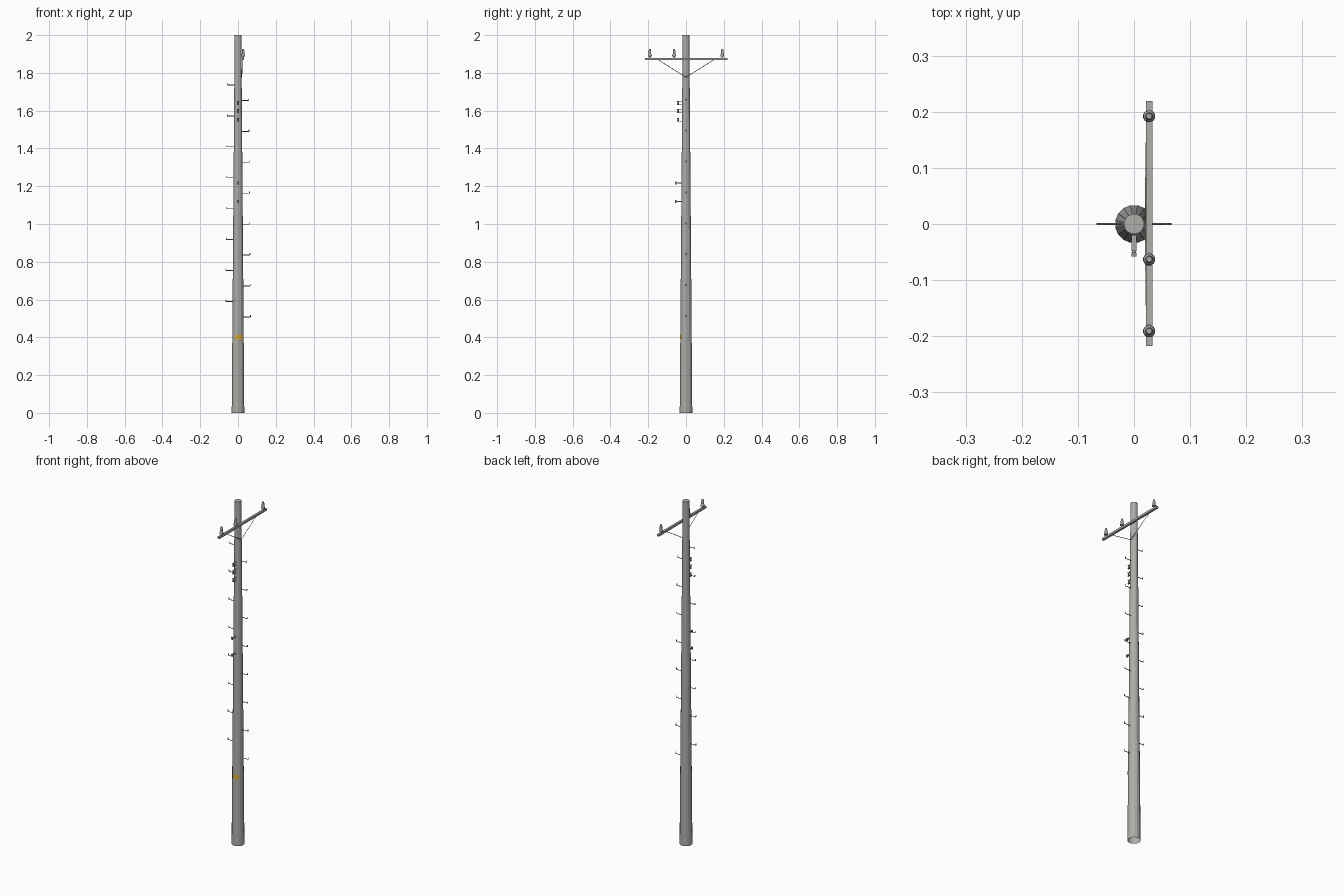
import bpy, bmesh, math
from mathutils import Vector, Matrix

if "Cube" in bpy.data.objects:
    bpy.data.objects.remove(bpy.data.objects["Cube"])


def material(name, rgb):
    m = bpy.data.materials.new(name)
    m.diffuse_color = (*rgb, 1)
    m.use_nodes = True
    m.node_tree.nodes["Principled BSDF"].inputs["Base Color"].default_value = m.diffuse_color
    return m


CONCRETE = material("grey concrete", (0.42, 0.42, 0.40))
STEEL = material("galvanised steel", (0.43, 0.43, 0.41))
METAL = material("dull metal", (0.30, 0.30, 0.30))
CERAMIC = material("insulator grey", (0.40, 0.40, 0.40))
YELLOW = material("yellow tag", (0.70, 0.42, 0.02))


def finish(bm, name, mat, recalc=True):
    if recalc:
        bmesh.ops.recalc_face_normals(bm, faces=bm.faces)
    me = bpy.data.meshes.new(name)
    bm.to_mesh(me)
    bm.free()
    me.materials.append(mat)
    ob = bpy.data.objects.new(name, me)
    bpy.context.collection.objects.link(ob)
    return ob


def box(name, centre, size, mat):
    bm = bmesh.new()
    bmesh.ops.create_cube(bm, size=1, matrix=Matrix.Translation(centre) @ Matrix.Diagonal((*size, 1)))
    return finish(bm, name, mat)


def rod(name, points, radius, mat, sides=6):
    """Chain of thin cylinders through the points."""
    bm = bmesh.new()
    for a, b in zip(points, points[1:]):
        a, b = Vector(a), Vector(b)
        d = b - a
        turn = d.to_track_quat('Z', 'Y').to_matrix().to_4x4()
        bmesh.ops.create_cone(bm, cap_ends=True, segments=sides, radius1=radius, radius2=radius,
                              depth=d.length, matrix=Matrix.Translation((a + b) / 2) @ turn)
    return finish(bm, name, mat)


def lathe(name, profile, loc, mat, sides=12, bottom=True):
    """Turned shape from (radius, height) pairs, listed upwards."""
    bm = bmesh.new()
    rings = []
    for r, z in profile:
        rings.append([bm.verts.new((loc[0] + r * math.cos(2 * math.pi * (i + .5) / sides),
                                    loc[1] + r * math.sin(2 * math.pi * (i + .5) / sides),
                                    loc[2] + z)) for i in range(sides)])
    for lo, hi in zip(rings, rings[1:]):
        for i in range(sides):
            j = (i + 1) % sides
            bm.faces.new((lo[i], lo[j], hi[j], hi[i]))
    if bottom:
        bm.faces.new(rings[0][::-1])
    bm.faces.new(rings[-1])
    return finish(bm, name, mat, recalc=False)


def pole_radius(z):
    return 0.034 - 0.008 * z


# Tapered pole, open underneath
lathe("pole", [(pole_radius(0), 0), (pole_radius(2), 2)], (0, 0, 0), CONCRETE, 16, bottom=False)

# Crossarm and its two diagonal braces
ARM_X, ARM_Z = 0.027, 1.873
box("crossarm", (ARM_X, 0.001, ARM_Z), (0.012, 0.436, 0.012), STEEL)
for side, label in ((-1, "front"), (1, "back")):
    rod("brace_" + label, [(0.0205, 0, 1.777), (0.0225, side * 0.145, 1.868)], 0.0016, STEEL, 4)

# Pin insulators on the crossarm: stem, lower skirt and a narrower flat head
PIN = [(0.004, 0), (0.004, 0.007), (0.011, 0.009), (0.010, 0.017), (0.007, 0.022),
       (0.007, 0.036), (0.005, 0.047)]
for n, y in enumerate((-0.191, -0.063, 0.192)):
    lathe(f"pin_insulator_{n + 1}", PIN, (ARM_X, y, 1.879), CERAMIC)

# Climbing steps with upturned tips, staggered left and right
for side, label, z0 in ((1, "right", 0.508), (-1, "left", 0.590)):
    for n in range(8):
        z = z0 + 0.1637 * n
        r = pole_radius(z)
        rod(f"step_{label}_{n + 1}", [(side * (r - 0.006), 0, z), (side * (r + 0.036), 0, z),
                                      (side * (r + 0.036), 0, z + 0.010)], 0.002, METAL)

# Low voltage spool insulators, each held between two clevis plates
SPOOL = [(0.005, -0.008), (0.004, 0), (0.005, 0.008)]
for n, z in enumerate((1.552, 1.598, 1.641)):
    for dz, label in ((-0.009, "lower"), (0.009, "upper")):
        box(f"clevis_{label}_{n + 1}", (0, -0.033, z + dz), (0.009, 0.030, 0.002), STEEL)
    lathe(f"spool_insulator_{n + 1}", SPOOL, (0, -0.042, z), CERAMIC, 10)

# Communication cable clamps lower down
for n, z in enumerate((1.119, 1.217)):
    box(f"clamp_arm_{n + 1}", (0, -0.037, z), (0.008, 0.032, 0.003), STEEL)
    box(f"cable_clamp_{n + 1}", (0, -0.054, z), (0.009, 0.007, 0.014), METAL)

# Yellow identification tag wrapped around the front of the pole
bm = bmesh.new()
columns = []
for i in range(7):
    a = math.radians(-90 + 4 + (i - 3) * 12)
    r = pole_radius(0.404) + 0.002
    columns.append([bm.verts.new((r * math.cos(a), r * math.sin(a), z)) for z in (0.391, 0.416)])
for a, b in zip(columns, columns[1:]):
    bm.faces.new((a[0], b[0], b[1], a[1]))
finish(bm, "tag", YELLOW, recalc=False)
